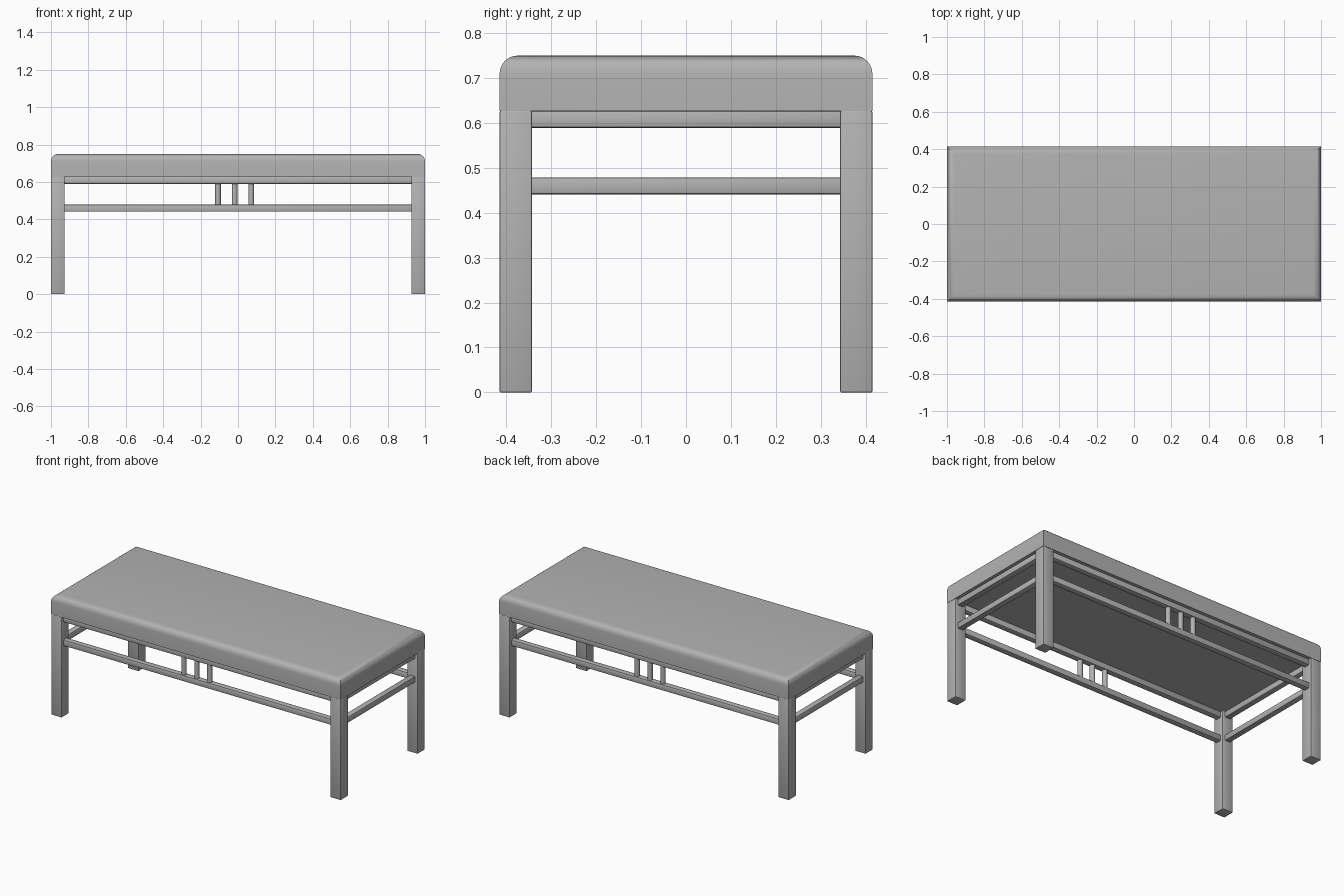
import bpy, bmesh

# Remove only the default cube
old = bpy.data.objects.get("Cube")
if old:
    bpy.data.objects.remove(old, do_unlink=True)

grey = bpy.data.materials.new("plain grey")
grey.use_nodes = True
colour = (0.45, 0.45, 0.45, 1)
grey.diffuse_color = colour
grey.node_tree.nodes["Principled BSDF"].inputs["Base Color"].default_value = colour

W, D = 1.0, 0.415            # half width and depth
LEG, SEAT, TOP = 0.072, 0.627, 0.75
RAIL = 0.038


def block(name, low, high, bevel, segments=2, edge_rule=None):
    """Box between two corners, with the chosen edges rounded."""
    bm = bmesh.new()
    bmesh.ops.create_cube(bm, size=1)
    for v in bm.verts:
        v.co = [h if c > 0 else l for c, l, h in zip(v.co, low, high)]
    edges = [e for e in bm.edges if edge_rule is None or edge_rule(e)]
    bmesh.ops.bevel(bm, geom=edges, offset=bevel, segments=segments,
                    profile=0.5, affect='EDGES')
    return finish(bm, name)


def finish(bm, name):
    mesh = bpy.data.meshes.new(name)
    bm.to_mesh(mesh)
    bm.free()
    mesh.materials.append(grey)
    obj = bpy.data.objects.new(name, mesh)
    bpy.context.collection.objects.link(obj)
    bpy.ops.object.select_all(action='DESELECT')
    obj.select_set(True)
    bpy.context.view_layer.objects.active = obj
    bpy.ops.object.shade_smooth_by_angle(angle=0.7)
    return obj


def spindle(name, x, y, bottom, top):
    bm = bmesh.new()
    bmesh.ops.create_cone(bm, cap_ends=True, segments=16, radius1=0.015,
                          radius2=0.015, depth=top - bottom)
    bmesh.ops.translate(bm, verts=bm.verts, vec=(x, y, (top + bottom) / 2))
    return finish(bm, name)


# Cushioned seat, rounded around its top rim only
block("seat", (-W, -D, SEAT), (W, D, TOP), 0.04, 6,
      lambda e: all(v.co.z > 0.7 for v in e.verts))

# Legs at the four corners
for xs, side in ((-1, "right"), (1, "left")):
    for ys, end in ((-1, "front"), (1, "back")):
        x, y = xs * (W - LEG / 2), ys * (D - LEG / 2)
        h = LEG / 2
        block(f"{end}_{side}_leg", (x - h, y - h, 0), (x + h, y + h, SEAT), 0.003)

# Apron rails under the seat and stretchers below them
ix, iy = W - LEG, D - LEG
r = RAIL / 2
for kind, z in (("apron_rail", SEAT - r), ("stretcher", 0.46)):
    for s, side in ((-1, "front"), (1, "back")):
        y = s * (D - LEG / 2)
        block(f"{side}_{kind}", (-ix - 0.005, y - r, z - r), (ix + 0.005, y + r, z + r), 0.006)
    for s, side in ((-1, "right"), (1, "left")):
        x = s * (W - LEG / 2)
        block(f"{side}_{kind}", (x - r, -iy - 0.005, z - r), (x + r, iy + 0.005, z + r), 0.006)

# Three short spindles in the middle of each long side
for s, side in ((-1, "front"), (1, "back")):
    for i in range(3):
        spindle(f"{side}_spindle_{i + 1}", -0.107 + 0.089 * i,
                s * (D - LEG / 2), 0.47, 0.6)
